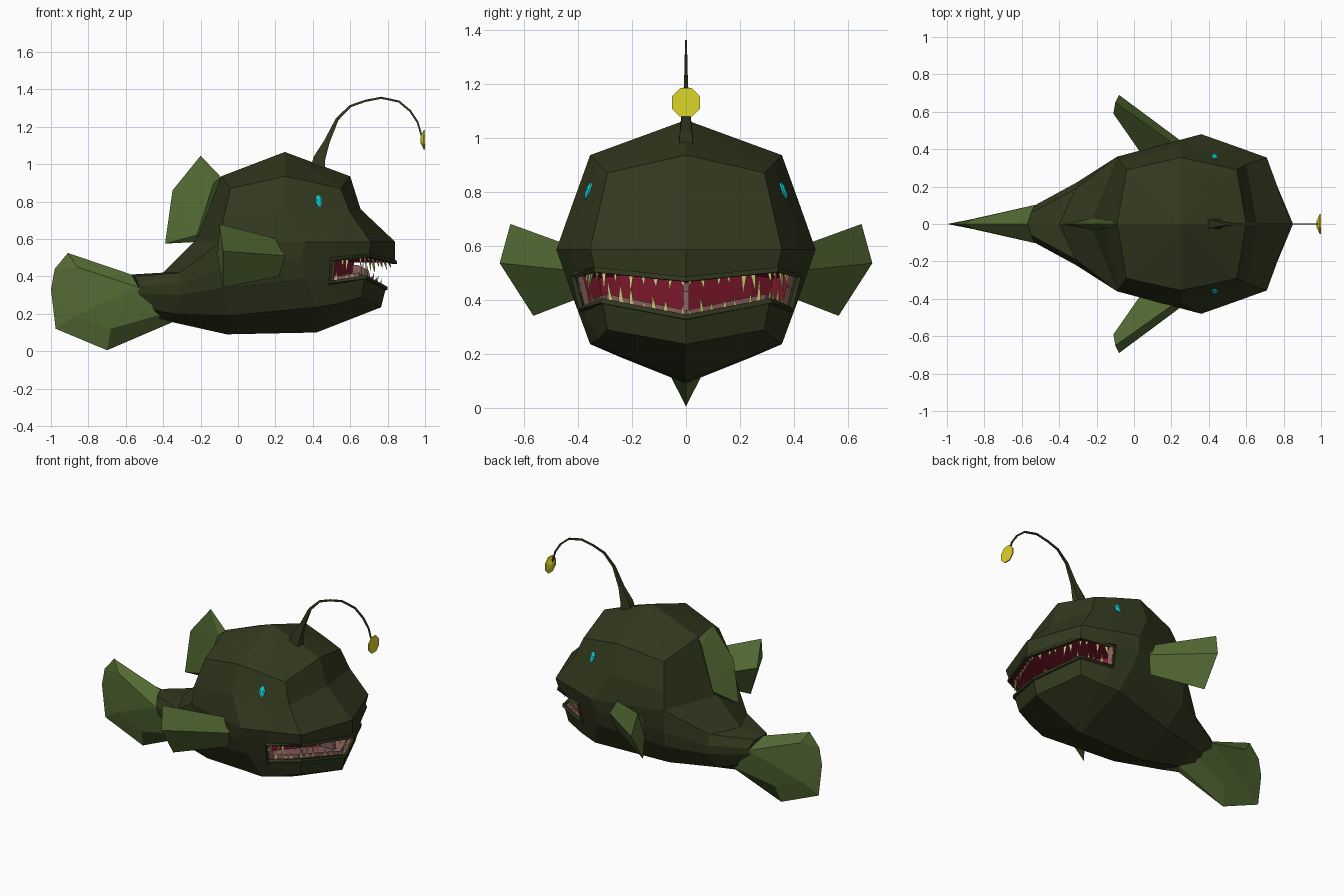
import bpy, bmesh, math, random
from mathutils import Vector

if "Cube" in bpy.data.objects:
    bpy.data.objects.remove(bpy.data.objects["Cube"])

random.seed(4)


def material(name, rgb):
    m = bpy.data.materials.new(name)
    m.diffuse_color = (*rgb, 1)
    m.use_nodes = True
    m.node_tree.nodes["Principled BSDF"].inputs["Base Color"].default_value = m.diffuse_color
    return m


SKIN = material("dark olive skin", (0.032, 0.040, 0.013))
FIN = material("green fin", (0.088, 0.145, 0.034))
RED = material("red mouth", (0.22, 0.009, 0.025))
GUM = material("pink gum", (0.25, 0.11, 0.11))
TOOTH = material("ivory teeth", (0.66, 0.60, 0.21))
EYE = material("cyan eye", (0.005, 0.56, 0.61))
GLOW = material("yellow lure", (0.72, 0.66, 0.022))


def build(name, polys, mats, mirror=True, flip=False):
    """Mesh from (points, material index) polygons, optionally mirrored over y."""
    bm = bmesh.new()
    for pts, mi in polys:
        clean = []
        for p in pts:
            if tuple(p) not in clean:
                clean.append(tuple(p))
        if len(clean) < 3:
            continue
        for s in ((1, -1) if mirror else (1,)):
            if s < 0 and all(abs(p[1]) < 1e-6 for p in clean):
                continue
            f = bm.faces.new([bm.verts.new((x, y * s, z)) for x, y, z in clean])
            f.material_index = mi
    bmesh.ops.remove_doubles(bm, verts=bm.verts, dist=1e-4)
    bmesh.ops.recalc_face_normals(bm, faces=bm.faces)
    if flip:
        bmesh.ops.reverse_faces(bm, faces=bm.faces)
    me = bpy.data.meshes.new(name)
    bm.to_mesh(me)
    bm.free()
    for m in mats:
        me.materials.append(m)
    ob = bpy.data.objects.new(name, me)
    bpy.context.collection.objects.link(ob)
    return ob


def loft(loops, closed=False):
    """Polygons joining matching loops, with end caps."""
    n, polys = len(loops[0]), []
    pairs = list(zip(loops, loops[1:] + loops[:1])) if closed else list(zip(loops, loops[1:]))
    for a, b in pairs:
        polys += [([a[i], a[(i + 1) % n], b[(i + 1) % n], b[i]], 0) for i in range(n)]
    if not closed:
        polys += [(loops[0], 0), (loops[-1], 0)]
    return polys


def tube(path, radii, sides=4, closed=False):
    loops, n = [], len(path)
    for i, p in enumerate(path):
        a = path[(i - 1) % n] if closed else path[max(i - 1, 0)]
        b = path[(i + 1) % n] if closed else path[min(i + 1, n - 1)]
        d = (Vector(b) - Vector(a)).normalized()
        u = d.cross(Vector((0, 1, 0)) if not closed else Vector((1, 0, 0.1))).normalized()
        v = d.cross(u)
        loops.append([tuple(Vector(p) + radii[i] * (math.cos(t) * u + math.sin(t) * v))
                      for t in [math.tau * (k + .5) / sides for k in range(sides)]])
    return loft(loops, closed)


# Body: rows from crown to jaw; columns nose, front corner, mouth corner, side, rear corner
top, belly, rear_belly = (.25, 0, 1.065), (.42, 0, .10), (-.06, 0, .09)
rows = [
    [top] * 5,
    [(.60, 0, .935), (.55, .29, .87), (.42, .32, .90), (.25, .355, .935), (-.04, .29, .87)],
    [(.655, 0, .76), (.60, .32, .74), (.44, .38, .75), (.25, .418, .76), (-.08, .345, .70)],
    [(.84, 0, .585), (.71, .355, .585), (.53, .42, .585), (.36, .48, .585), (-.09, .36, .585)],
    [(.84, 0, .475), (.70, .335, .51), (.50, .415, .49), (.34, .45, .50), (-.09, .36, .44)],
    [(.79, 0, .335), (.68, .31, .395), (.49, .385, .365), (.36, .412, .39), (-.09, .345, .34)],
    [(.765, 0, .235), (.66, .29, .288), (.54, .325, .255), (.42, .355, .235), (-.05, .25, .19)],
    [belly, belly, belly, belly, rear_belly],
]
polys = []
for r in range(7):
    for c in range(4):
        if not (r == 4 and c < 2):          # leave the mouth open
            polys.append(([rows[r][c], rows[r][c + 1], rows[r + 1][c + 1], rows[r + 1][c]], 0))
back = [top, (-.09, 0, .935), (-.16, 0, .75), (-.23, 0, .59)]
for r in range(3):
    polys.append(([rows[r][4], back[r], back[r + 1], rows[r + 1][4]], 0))
# Tapering tail rings
rings = [
    [back[3]] + [rows[r][4] for r in range(3, 8)],
    [(-.40, 0, .42), (-.31, .19, .42), (-.31, .22, .36), (-.31, .215, .30), (-.34, .16, .20), (-.35, 0, .155)],
    [(-.57, 0, .41), (-.55, .06, .40), (-.53, .10, .35), (-.53, .10, .31), (-.51, .06, .23), (-.50, 0, .15)],
]
for a, b in zip(rings, rings[1:]):
    polys += [([a[i], a[i + 1], b[i + 1], b[i]], 0) for i in range(5)]
polys.append((rings[2], 0))
build("body", polys, [SKIN])

# Mouth cavity: red roof and throat, pink floor
U, L = rows[4][:3], rows[5][:3]
bu = [(.62, 0, .475), (.48, .24, .49), (.42, .32, .48)]
bl = [(.62, 0, .355), (.48, .24, .385), (.42, .31, .375)]
polys = []
for i in range(2):
    polys += [([U[i], U[i + 1], bu[i + 1], bu[i]], 0),
              ([L[i], L[i + 1], bl[i + 1], bl[i]], 1),
              ([bu[i], bu[i + 1], bl[i + 1], bl[i]], 0)]
polys.append(([U[2], L[2], bl[2], bu[2]], 0))
build("mouth", polys, [RED, GUM], flip=True)

# Tongue: narrow pink ridge along the middle of the mouth
outline = [(.46, .45), (.64, .462), (.70, .43), (.715, .36), (.46, .35)]
build("tongue", loft([[(x, -.012, z) for x, z in outline], [(x, .012, z) for x, z in outline]]),
      [GUM], mirror=False)

# Lips: a thin ridge all round the opening
flipy = lambda p: (p[0], -p[1], p[2])
rim = U + L[::-1] + [flipy(p) for p in L[1:]] + [flipy(p) for p in U[:0:-1]]
build("lips", tube(rim, [.013] * len(rim), closed=True), [SKIN], mirror=False)

# Gum ridge along the inside of the lower lip and up the mouth corner
inner = lambda p, dz: (p[0] - .03, p[1] * .95, p[2] + dz)
gum = [inner(p, .026) for p in L]
polys = []
for i in range(2):
    low = [(p[0], p[1], p[2] - .03) for p in gum[i:i + 2]]
    polys.append(([gum[i], gum[i + 1], low[1], low[0]], 0))
corner = [Vector(L[2]).lerp(Vector(U[2]), t) - Vector((0, .012, 0)) for t in (0, 1)]
polys.append(([corner[0], corner[1], corner[1] + Vector((.02, -.022, 0)),
               corner[0] + Vector((.02, -.022, 0))], 0))
build("lower_gum", polys, [GUM])

# Teeth: spikes of mixed length along both jaws, one flat side facing outward
polys = []
for line, up in ((U, -1), (L, 1)):
    for s in (1, -1):
        for seg, count in ((0, 7), (1, 4)):
            a, b = Vector(line[seg]), Vector(line[seg + 1])
            along = Vector((b.x - a.x, b.y - a.y, 0)).normalized()
            out = Vector((along.y, -along.x, 0))
            for k in range(count):
                t = (k + random.uniform(.2, .8)) / count
                root = Vector(inner(a.lerp(b, t), 0))
                big = .5 + .5 * t if seg == 0 else .8
                h = random.uniform(.045, .11) * big
                w = random.uniform(.009, .014)
                tip = root + along * random.uniform(-.012, .012) + out * .012 + Vector((0, 0, up * h))
                root.z -= up * .008
                tri = [root - along * w + out * .004, root + along * w + out * .004, root - out * w]
                pts = [Vector((q.x, q.y * s, q.z)) for q in tri + [tip]]
                polys += [([pts[i], pts[(i + 1) % 3], pts[3]], 0) for i in range(3)]
build("teeth", polys, [TOOTH], mirror=False)

# Tail fin: thick panel with bevelled rim
r = [(-.57, 0, .41), (-.91, 0, .525), (-.98, 0, .44), (-1, 0, .33),
     (-.975, 0, .12), (-.70, 0, .005), (-.35, 0, .155)]
p = [(-.53, .102, .34), (-.86, .025, .45), (-.87, .025, .19), (-.68, .04, .12), (-.40, .10, .20)]
build("tail_fin", [(f, 0) for f in (
    [p[0], p[1], p[2]], [p[0], p[2], p[3], p[4]], [r[0], r[1], p[1], p[0]], [r[1], r[2], p[1]],
    [r[2], r[3], p[2], p[1]], [r[3], r[4], p[2]], [r[4], r[5], p[3], p[2]],
    [r[5], r[6], p[4], p[3]], [r[6], r[0], p[0], p[4]])], [FIN])

# Dorsal fin: slim wedge, thickest near its base
d = [(-.09, 0, .93), (-.20, 0, 1.045), (-.35, 0, .86), (-.39, 0, .575), (-.20, 0, .585)]
e = [(-.13, .022, .90), (-.22, .032, .62)]
build("dorsal_fin", [(f, 0) for f in (
    [d[0], d[1], e[0]], [e[0], d[1], d[2]], [e[0], d[2], e[1]], [e[1], d[2], d[3]],
    [e[1], d[3], d[4]], [d[0], e[0], e[1], d[4]])], [FIN])

# Pectoral fins: flared wedges swept back from the flanks
root = [(.21, .43, .60), (.25, .445, .51), (.22, .41, .40), (.05, .36, .51)]
tip = [(-.10, .65, .68), (-.08, .69, .535), (-.08, .565, .34), (-.11, .59, .51)]
build("pectoral_fins", loft([root, tip]), [FIN])

# Eyes: faceted oval studs on the brow
n = Vector((.25, .90, .36)).normalized()
u = Vector((1, -.28, 0)).normalized()
v = n.cross(u)
c = Vector((.43, .354, .80))
oval = [c + u * (.018 * math.cos(a)) + v * (.034 * math.sin(a))
        for a in [math.tau * (k + .5) / 8 for k in range(8)]]
build("eyes", loft([[q - n * .012 for q in oval], [q + n * .011 for q in oval],
                    [c + (q - c) * .5 + n * .017 for q in oval]]), [EYE])

# Lure stalk: tapered arc from the forehead, flattened sideways
path = [(.425, 0, .97), (.435, 0, 1.03), (.475, 0, 1.12), (.53, 0, 1.24), (.60, 0, 1.31),
        (.68, 0, 1.338), (.765, 0, 1.355), (.86, 0, 1.335), (.92, 0, 1.285), (.96, 0, 1.225), (.985, 0, 1.14)]
stalk = tube(path, [.055, .045, .022, .012, .009, .008, .008, .008, .008, .007, .006])
build("lure_stalk", [([(q[0], q[1] * .7, q[2]) for q in pts], 0) for pts, _ in stalk],
      [SKIN], mirror=False)

# Lure: octagonal disc with a shallow pointed back
ring = lambda x, rad: [(x, rad * math.cos(a), 1.13 + rad * math.sin(a))
                       for a in [math.tau * (k + .5) / 8 for k in range(8)]]
build("lure", loft([ring(.976, .018), ring(.993, .057), ring(1.0, .057)]), [GLOW], mirror=False)
